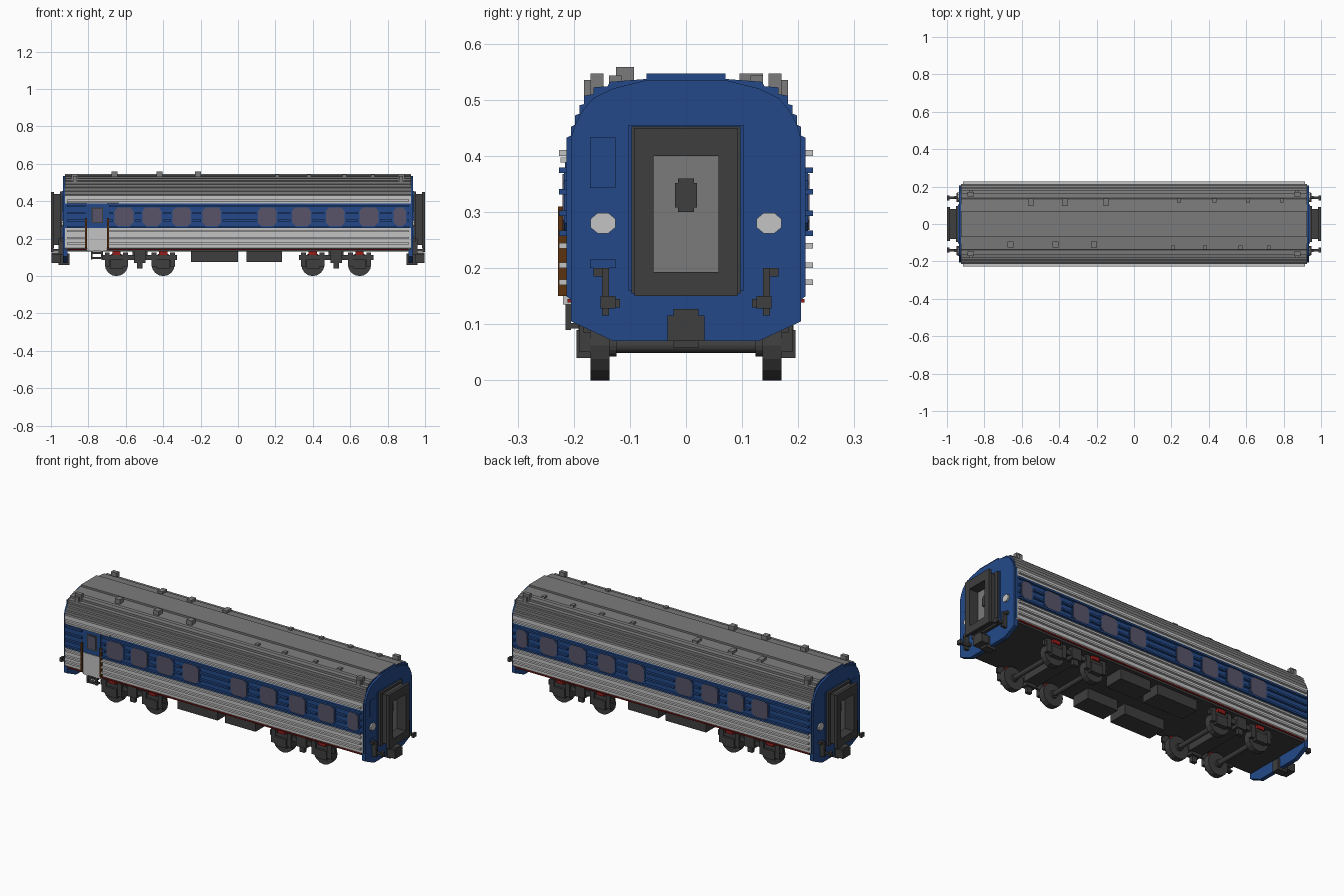
import bpy, bmesh, math
from mathutils import Matrix

if "Cube" in bpy.data.objects:
    bpy.data.objects.remove(bpy.data.objects["Cube"], do_unlink=True)


def material(name, rgb):
    lin = [((c / 255 + 0.055) / 1.055) ** 2.4 for c in rgb] + [1.0]
    m = bpy.data.materials.new(name)
    m.diffuse_color = lin
    m.use_nodes = True
    m.node_tree.nodes["Principled BSDF"].inputs["Base Color"].default_value = lin
    return m


BLUE = material("blue", (35, 73, 136))
LIGHT = material("light grey", (196, 196, 196))
ROOF = material("roof grey", (123, 123, 123))
DARK = material("dark grey", (62, 62, 62))
GLASS = material("window violet", (88, 84, 106))
BROWN = material("handrail brown", (92, 50, 14))
RED = material("red", (150, 28, 26))


def finish(name, bm, *mats):
    bmesh.ops.recalc_face_normals(bm, faces=bm.faces[:])
    me = bpy.data.meshes.new(name)
    bm.to_mesh(me)
    bm.free()
    for m in mats:
        me.materials.append(m)
    ob = bpy.data.objects.new(name, me)
    bpy.context.collection.objects.link(ob)
    return ob


def boxes(name, mat, items):
    """Join boxes given as (x0, x1, y0, y1, z0, z1)."""
    bm = bmesh.new()
    for x0, x1, y0, y1, z0, z1 in items:
        mx = Matrix.Translation(((x0 + x1) / 2, (y0 + y1) / 2, (z0 + z1) / 2))
        mx = mx @ Matrix.Diagonal((abs(x1 - x0), abs(y1 - y0), abs(z1 - z0), 1))
        bmesh.ops.create_cube(bm, size=1, matrix=mx)
    return finish(name, bm, mat)


def prism(bm, ring, offset):
    face = bm.faces.new([bm.verts.new(p) for p in ring])
    ext = bmesh.ops.extrude_face_region(bm, geom=[face], use_keep_orig=True)
    verts = [g for g in ext["geom"] if isinstance(g, bmesh.types.BMVert)]
    bmesh.ops.translate(bm, verts=verts, vec=offset)


def section(half):
    """Mirror a half section of (y, z) points into a closed outline."""
    return half + [(-y, z) for y, z in reversed(half)]


def both(items):
    """Repeat boxes on the other side of the car."""
    return items + [(a, b, -d, -c, e, f) for a, b, c, d, e, f in items]


def ends(items):
    """Repeat boxes at the other end of the car."""
    return items + [(-b, -a, c, d, e, f) for a, b, c, d, e, f in items]


# Body shell with stepped roof, coloured by height
bm = bmesh.new()
half = [(.205, .143), (.213, .15), (.213, .257), (.213, .388), (.213, .432), (.205, .436),
        (.205, .452), (.198, .455), (.198, .472), (.19, .475), (.19, .49), (.182, .492),
        (.182, .507), (.165, .51), (.165, .522), (.14, .524), (.135, .532), (.07, .537), (.07, .547)]
prism(bm, [(-.925, y, z) for y, z in section(half)], (1.85, 0, 0))
bm.normal_update()
for f in bm.faces:
    z = f.calc_center_median().z
    if abs(f.normal.x) > .9:
        f.material_index = 0
    elif z < .146:
        f.material_index = 3
    else:
        f.material_index = 1 if z < .257 or .388 < z < .432 else 0 if z < .388 else 2
finish("car_body", bm, BLUE, LIGHT, ROOF, DARK)

# Blue end walls
end = [(.13, .07), (.205, .105), (.205, .43), (.198, .455), (.185, .48),
       (.165, .503), (.13, .52), (.07, .535)]
for name, x in (("right_end_wall", -.935), ("left_end_wall", .912)):
    bm = bmesh.new()
    prism(bm, [(x, y, z) for y, z in section(end)], (.023, 0, 0))
    finish(name, bm, BLUE)

# Side windows with chamfered corners
windows = [(x, .05) for x in (-.61, -.46, -.30, -.14, .157, .34, .52, .70)] + [(.865, .033)]


def window_set(name, mat, grow, depth):
    bm = bmesh.new()
    for s in (-1, 1):
        for cx, w in windows:
            w, h, c = w + grow, .05 + grow, .018
            pts = [(w - c, -h), (w, c - h), (w, h - c), (w - c, h),
                   (c - w, h), (-w, h - c), (-w, c - h), (c - w, -h)]
            prism(bm, [(cx + a, s * .212, .318 + b) for a, b in pts], (0, s * depth, 0))
    finish(name, bm, mat)


window_set("window_frames", BLUE, .006, .005)
window_set("window_panes", GLASS, 0, .008)


# Corrugation ribs, interrupted by the door and the windows
def ribs(name, mat, heights, cut_windows):
    items = []
    for s in (-1, 1):
        for z in heights:
            gaps = [(-.815, -.69)] if s < 0 and z < .39 else []
            if cut_windows:
                gaps += [(cx - w - .008, cx + w + .008) for cx, w in windows]
            x = -.915
            for a, b in sorted(gaps) + [(.915, 1)]:
                items.append((x, a, s * .212, s * .226, z - .005, z + .005))
                x = b
    boxes(name, mat, items)


ribs("light_ribs", LIGHT, (.175, .205, .24, .405), False)
ribs("blue_outer_ribs", BLUE, (.262, .374), False)
ribs("blue_window_ribs", BLUE, (.298, .336), True)
boxes("red_sill_strip", RED, both([(-.91, .91, .205, .211, .139, .145)]))

# Entrance door, handrails and steps on one side
boxes("door_lower", LIGHT, [(-.808, -.7, -.219, -.205, .135, .257)])
boxes("door_upper", BLUE, [(-.808, -.7, -.216, -.205, .257, .388)])
boxes("door_window_frame", DARK, [(-.782, -.722, -.218, -.21, .283, .367)])
boxes("door_window", GLASS, [(-.776, -.728, -.220, -.21, .29, .36)])
boxes("door_rain_strip", LIGHT, [(-.915, -.64, -.224, -.21, .388, .397)])
boxes("door_handrails", BROWN, [(x - .005, x + .005, -.228, -.213, .15, .31) for x in (-.813, -.695)])
boxes("door_steps", DARK, [(-.787, -.778, -.215, -.205, .09, .15), (-.732, -.723, -.215, -.205, .09, .15),
                           (-.787, -.723, -.215, -.19, .092, .102), (-.787, -.723, -.215, -.19, .118, .128)])

# Roof vents and hatches
vents = [(x - .016, x + .016, -.125, -.093, .53, .558) for x in (-.66, -.42, -.215)]
vents += [(x - .014, x + .014, .095, .137, .52, .547) for x in (-.55, -.37, -.15)]
vents += [(x - .01, x + .01, .115, .137, .52, .543) for x in (.24, .43, .61, .79)]
vents += [(x - .01, x + .01, -.137, -.115, .52, .543) for x in (.21, .38, .57, .72)]
vents += ends(both([(.855, .89, .147, .17, .505, .547), (.862, .883, .17, .182, .5, .535)]))
boxes("roof_vents", ROOF, vents)


# Gangways, end doors and end fittings
def ring(x0, x1, w, z0, z1):
    """Rectangular frame around the gangway opening."""
    return [(x0, x1, -w, -.058, z0, z1), (x0, x1, .058, w, z0, z1),
            (x0, x1, -.058, .058, z0, .193), (x0, x1, -.058, .058, .40, z1)]


boxes("gangway_surrounds", BLUE, ends(ring(.93, .94, .103, .16, .455)))
boxes("gangways", DARK, ends(ring(.935, .952, .097, .155, .452) + ring(.952, .985, .08, .165, .44)
                             + ring(.985, 1, .092, .15, .45)))
boxes("end_doors", ROOF, ends([(.93, .945, -.06, .06, .19, .402)]))
boxes("end_door_windows", DARK, ends([(.94, .95, -.014, .014, .30, .36), (.94, .95, -.02, .02, .308, .352)]))
boxes("end_panels", BLUE, ends([(.93, .938, -.171, -.126, .343, .433), (.93, .938, -.171, -.126, .2, .215)]))
boxes("couplers", DARK, ends([(.9, .96, -.022, .022, .058, .12), (.95, .997, -.033, .033, .07, .115),
                              (.95, .997, -.022, .022, .115, .127)]))
boxes("end_handles", DARK, ends(both([(.93, .96, .137, .15, .115, .2), (.935, .95, .118, .137, .13, .145),
                                      (.93, .998, .134, .146, .132, .144), (.986, 1, .126, .152, .128, .15),
                                      (.93, .95, .15, .165, .185, .2)])))
bm = bmesh.new()
for sx in (-1, 1):
    for sy in (-1, 1):
        ring_pts = [(sx * .93, sy * .148 + .024 * math.cos(a), .28 + .02 * math.sin(a))
                    for a in [math.pi / 8 + i * math.pi / 4 for i in range(8)]]
        prism(bm, ring_pts, (sx * .014, 0, 0))
finish("end_lamps", bm, LIGHT)

# Floor and equipment boxes
boxes("floor", DARK, [(-.912, .912, -.2, .2, .132, .144)])
boxes("equipment_boxes", DARK, both([(-.25, 0, .07, .18, .075, .135), (.045, .235, .07, .18, .075, .135)]))

# Bogies: wheels and axles, then frames
bm = bmesh.new()
for x in (-.65, -.40, .40, .65):
    for y, r, d in ((0, .013, .38), (.153, .062, .034), (-.153, .062, .034),
                    (.131, .02, .014), (-.131, .02, .014)):
        mx = Matrix.Translation((x, y, .062)) @ Matrix.Rotation(math.pi / 2, 4, "X")
        bmesh.ops.create_cone(bm, cap_ends=True, segments=16, radius1=r, radius2=r, depth=d, matrix=mx)
finish("wheels_and_axles", bm, DARK)
frames = []
for c in (-.525, .525):
    frames += both([(c - .2, c + .2, .17, .183, .085, .112), (c - .03, c + .03, .15, .192, .07, .135),
                    (c - .015, c + .015, .165, .185, .04, .075)])
    frames.append((c - .04, c + .04, -.16, .16, .085, .135))
    for x in (c - .125, c + .125):
        frames += both([(x - .035, x + .035, .17, .195, .04, .09), (x - .062, x - .036, .17, .19, .05, .125),
                        (x + .036, x + .062, .17, .19, .05, .125)])
boxes("bogie_frames", DARK, frames)
boxes("bogie_red_blocks", RED, both([(x - .022, x + .022, .16, .19, .112, .137) for x in (-.65, -.4, .4, .65)]))
